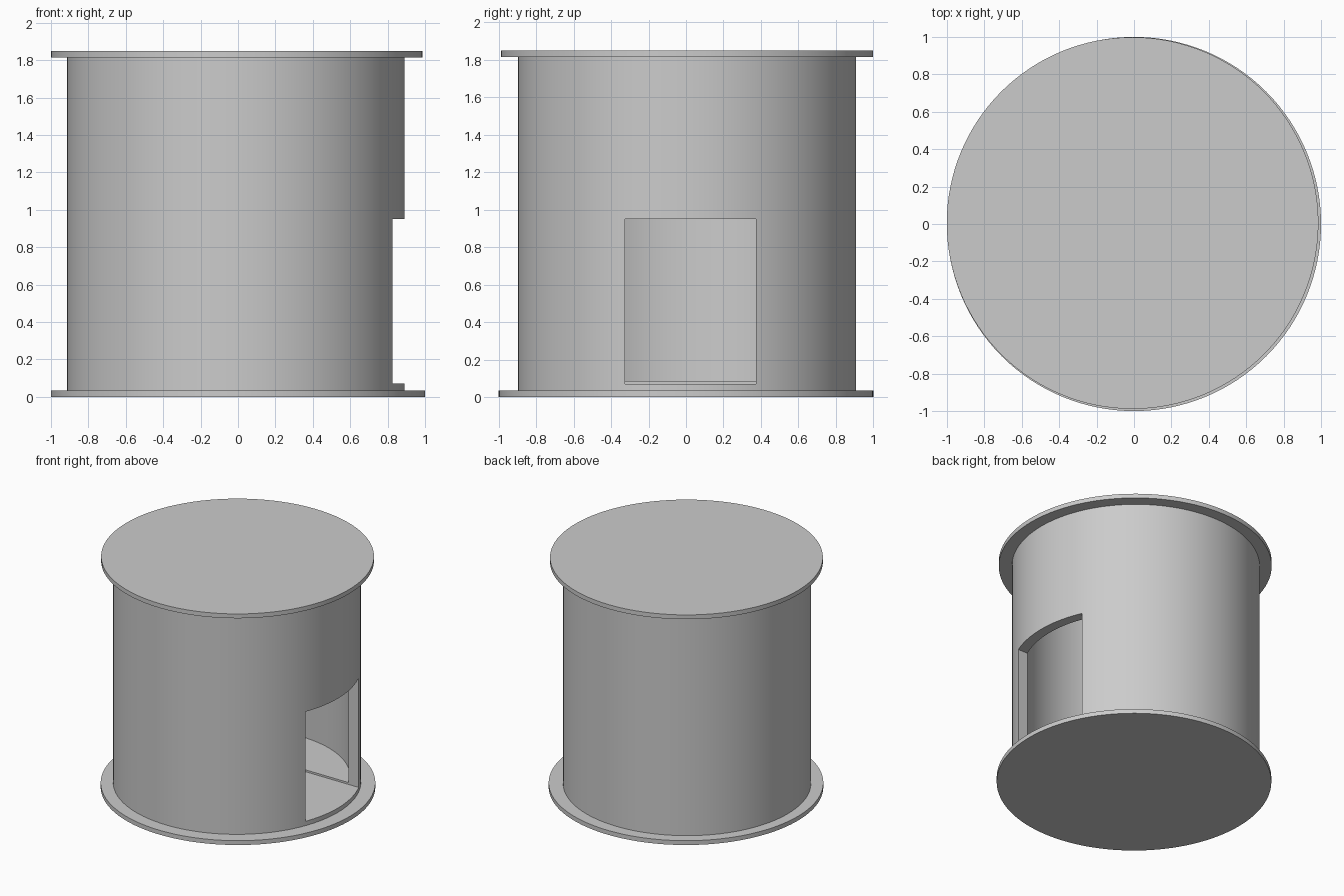
import bpy
import math

default = bpy.data.objects.get("Cube")
if default:
    bpy.data.objects.remove(default, do_unlink=True)

SEGMENTS = 128
DRUM_CENTRE = (-0.0125, 0.005)

# Single plain grey
grey = bpy.data.materials.new("plain grey")
grey.use_nodes = True
colour = (0.6, 0.6, 0.6, 1)
grey.diffuse_color = colour
grey.node_tree.nodes["Principled BSDF"].inputs["Base Color"].default_value = colour


def disc(name, radius, bottom, top, centre=(0, 0)):
    bpy.ops.mesh.primitive_cylinder_add(
        vertices=SEGMENTS, radius=radius, depth=top - bottom,
        location=(*centre, (bottom + top) / 2))
    obj = bpy.context.object
    obj.name = name
    obj.data.materials.append(grey)
    return obj


def box(name, low, high):
    bpy.ops.mesh.primitive_cube_add(
        size=1, location=[(a + b) / 2 for a, b in zip(low, high)])
    obj = bpy.context.object
    obj.name = name
    obj.scale = [b - a for a, b in zip(low, high)]
    obj.data.materials.append(grey)
    return obj


def cut(target, cutter):
    cutter.hide_render = True
    bpy.ops.object.select_all(action="DESELECT")
    target.select_set(True)
    bpy.context.view_layer.objects.active = target
    mod = target.modifiers.new("cut", "BOOLEAN")
    mod.operation = "DIFFERENCE"
    mod.solver = "EXACT"
    mod.object = cutter
    bpy.ops.object.modifier_apply(modifier=mod.name)
    bpy.data.objects.remove(cutter, do_unlink=True)


# Base plate and slightly smaller lid
base = disc("base_plate", 1.0, 0, 0.035)
lid = disc("lid", 0.9935, 1.815, 1.85, (-0.0075, 0.005))

# Hollow drum with a thick floor, open beneath the lid
drum = disc("drum_wall", 0.9025, 0.035, 1.815, DRUM_CENTRE)
cut(drum, disc("hollow_cutter", 0.8225, 0.085, 2.0, DRUM_CENTRE))

# Doorway on the left side, trimmed a little into the floor
cut(drum, box("doorway_cutter", (0, -0.325, 0.07), (1.2, 0.375, 0.95)))

# Smooth round sides, crisp rims
for obj in (base, lid, drum):
    bpy.ops.object.select_all(action="DESELECT")
    obj.select_set(True)
    bpy.context.view_layer.objects.active = obj
    bpy.ops.object.shade_smooth_by_angle(angle=math.radians(30))
